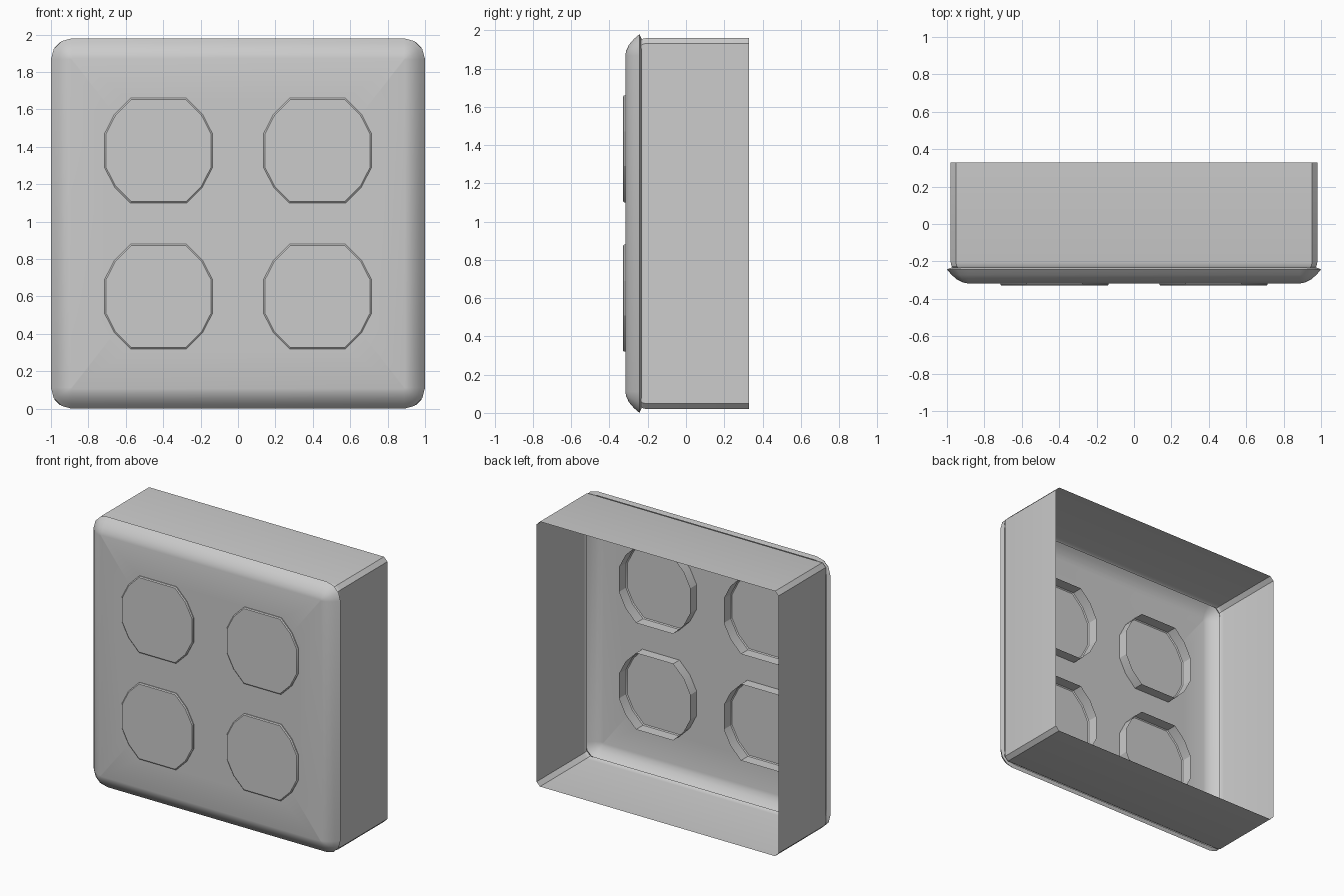
import bpy, bmesh, math

if "Cube" in bpy.data.objects:
    bpy.data.objects.remove(bpy.data.objects["Cube"])

ZC = 0.99  # height of the plate centre


def rounded_rect(hx, hz, r, segs):
    """Corner-rounded rectangle outline in the XZ plane (segs=1 gives a chamfer)."""
    pts = []
    for k, (sx, sz) in enumerate([(1, 1), (-1, 1), (-1, -1), (1, -1)]):
        for i in range(segs + 1):
            a = math.pi / 2 * (k + i / segs)
            pts.append((sx * (hx - r) + r * math.cos(a), sz * (hz - r) + r * math.sin(a)))
    return pts


def add_ring(bm, pts, y, cx=0.0, cz=ZC):
    return [bm.verts.new((cx + x, y, cz + z)) for x, z in pts]


def bridge(bm, a, b):
    n = len(a)
    for i in range(n):
        bm.faces.new((a[i], a[(i + 1) % n], b[(i + 1) % n], b[i]))


def loop_edges(bm, ring):
    out = []
    for i in range(len(ring)):
        pair = (ring[i], ring[(i + 1) % len(ring)])
        out.append(bm.edges.get(pair) or bm.edges.new(pair))
    return out


def finish(bm, name, angle):
    # every ring stack is built from back to front; make normals face outward
    bm.normal_update()
    bmesh.ops.recalc_face_normals(bm, faces=bm.faces)
    mesh = bpy.data.meshes.new(name)
    bm.to_mesh(mesh)
    bm.free()
    obj = bpy.data.objects.new(name, mesh)
    bpy.context.collection.objects.link(obj)
    bpy.ops.object.select_all(action='DESELECT')
    obj.select_set(True)
    bpy.context.view_layer.objects.active = obj
    bpy.ops.object.shade_smooth_by_angle(angle=math.radians(angle))
    return obj


# outlet outline: flat top and bottom, faceted round sides
quarter = [(0.289, 0.09), (0.235, 0.195), (0.15, 0.28)]
half = quarter + [(-x, z) for x, z in reversed(quarter)]
outlet = half + [(-x, -z) for x, z in half]
centres = [(sx * 0.425, ZC + sz * 0.39) for sz in (1, -1) for sx in (-1, 1)]

# cover plate: rolled edge profile (y, inset) with a front face pierced by four openings
bm = bmesh.new()
profile = [(-0.232, 0.025), (-0.243, 0.0), (-0.272, 0.025),
           (-0.298, 0.055), (-0.312, 0.085), (-0.317, 0.107)]
prev = None
for y, inset in profile:
    ring = add_ring(bm, rounded_rect(1 - inset, 0.99 - inset, 0.112 - inset, 3), y)
    if prev:
        bridge(bm, prev, ring)
    prev = ring
edges = loop_edges(bm, prev)
for cx, cz in centres:
    edges += loop_edges(bm, add_ring(bm, outlet, -0.317, cx, cz))
bmesh.ops.triangle_fill(bm, use_beauty=True, edges=edges, normal=(0, -1, 0))
finish(bm, "cover_plate", 50)

# wall box: thin chamfered sleeve, open at the back
bm = bmesh.new()
prev = None
for y, inset in [(0.33, 0), (-0.205, 0), (-0.225, 0.004), (-0.236, 0.012)]:
    ring = add_ring(bm, rounded_rect(0.98 - inset, 0.97 - inset, 0.028, 1), y)
    if prev:
        bridge(bm, prev, ring)
    prev = ring
finish(bm, "wall_box", 30)

# outlet faces: hollow cups standing slightly proud of the plate
for i, (cx, cz) in enumerate(centres):
    bm = bmesh.new()
    prev = None
    for y, s in [(-0.243, 1.0), (-0.324, 1.0), (-0.33, 0.975)]:
        ring = add_ring(bm, [(x * s, z * s) for x, z in outlet], y, cx, cz)
        if prev:
            bridge(bm, prev, ring)
        prev = ring
    bm.faces.new(prev)
    finish(bm, f"outlet_face_{i + 1}", 25)
